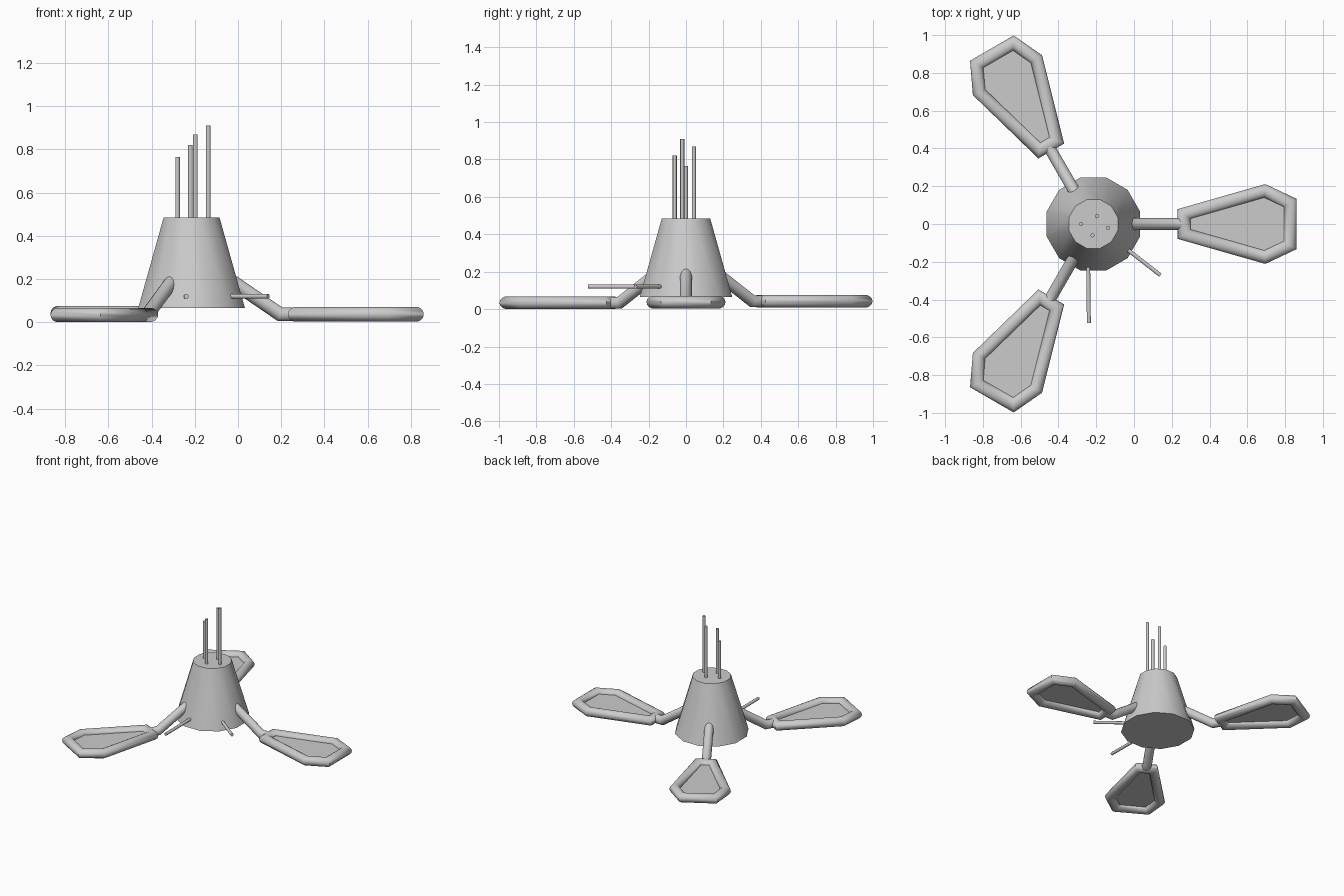
import bpy, bmesh
from math import radians, pi, sin, cos
from mathutils import Vector, Matrix

if "Cube" in bpy.data.objects:
    bpy.data.objects.remove(bpy.data.objects["Cube"])

GREY = (0.6, 0.6, 0.6, 1)
mat = bpy.data.materials.new("light grey")
mat.use_nodes = True
mat.diffuse_color = GREY
bsdf = next(n for n in mat.node_tree.nodes if n.type == 'BSDF_PRINCIPLED')
bsdf.inputs["Base Color"].default_value = GREY

CENTRE = Vector((-0.215, 0, 0))


def finish(bm, name, matrix=Matrix(), smooth=40):
    bmesh.ops.recalc_face_normals(bm, faces=bm.faces)
    mesh = bpy.data.meshes.new(name)
    bm.to_mesh(mesh)
    bm.free()
    mesh.materials.append(mat)
    ob = bpy.data.objects.new(name, mesh)
    bpy.context.collection.objects.link(ob)
    ob.matrix_world = matrix
    bpy.ops.object.select_all(action='DESELECT')
    ob.select_set(True)
    bpy.context.view_layer.objects.active = ob
    bpy.ops.object.shade_smooth_by_angle(angle=radians(smooth))
    return ob


def rod(name, start, end, radius):
    a, b = Vector(start), Vector(end)
    bm = bmesh.new()
    bmesh.ops.create_cone(bm, cap_ends=True, segments=10, radius1=radius,
                          radius2=radius, depth=(b - a).length)
    turn = (b - a).to_track_quat('Z', 'Y').to_matrix().to_4x4()
    finish(bm, name, Matrix.Translation((a + b) / 2) @ turn)


def mitred_tube(name, path, plane, radius, closed, matrix, sides=14):
    """Sweep a round section along a flat path with full-width corners."""
    pts, plane = [Vector(p) for p in path], Vector(plane)
    n = len(pts)
    bm = bmesh.new()
    rings = []
    for i, p in enumerate(pts):
        d_in = (p - pts[i - 1]).normalized() if closed or i else None
        d_out = (pts[(i + 1) % n] - p).normalized() if closed or i < n - 1 else d_in
        d_in = d_in or d_out
        tangent = (d_in + d_out).normalized()
        side = plane.cross(tangent) / tangent.dot(d_in)
        rings.append([bm.verts.new(p + radius * (cos(a) * side + sin(a) * plane))
                      for a in (2 * pi * k / sides for k in range(sides))])
    for i in range(n if closed else n - 1):
        r, s = rings[i], rings[(i + 1) % n]
        for k in range(sides):
            j = (k + 1) % sides
            bm.faces.new((r[k], r[j], s[j], s[k]))
    if not closed:
        bm.faces.new(rings[0])
        bm.faces.new(rings[-1])
    finish(bm, name, matrix, 60)


# Tapered twelve-sided body
bm = bmesh.new()
bmesh.ops.create_cone(bm, cap_ends=True, segments=12, radius1=0.256,
                      radius2=0.134, depth=0.42)
finish(bm, "body", Matrix.Translation(CENTRE + Vector((0, 0, 0.275)))
       @ Matrix.Rotation(radians(15), 4, 'Z'))

# Three legs, each with a framed foot pad
leg_path = [(0.12, 0, 0.235), (0.41, 0, 0.037), (0.48, 0, 0.037)]
half_foot = [(0.48, 0.053), (0.907, 0.175), (1.041, 0.112)]
foot = half_foot + [(x, -y) for x, y in reversed(half_foot)]
for label, angle, lift in (("left", 0, 0), ("back", 120, 0.005), ("front", 240, -0.003)):
    place = (Matrix.Translation(CENTRE + Vector((0, 0, lift)))
             @ Matrix.Rotation(radians(angle), 4, 'Z'))
    mitred_tube(label + "_leg", leg_path, (0, 1, 0), 0.032, False, place)
    outline = [(x, y, 0.037) for x, y in foot]
    mitred_tube(label + "_foot_frame", outline, (0, 0, 1), 0.034, True, place)
    bm = bmesh.new()
    pad = bm.faces.new([bm.verts.new(p) for p in outline])
    solid = bmesh.ops.extrude_face_region(bm, geom=[pad])
    for v in (g for g in solid["geom"] if isinstance(g, bmesh.types.BMVert)):
        v.co.z += 0.004
    finish(bm, label + "_foot_pad", place)

# Upright rods on the body top
for i, (x, y, top) in enumerate([(-0.28, 0, 0.765), (-0.22, -0.06, 0.82),
                                 (-0.197, 0.042, 0.87), (-0.138, -0.02, 0.91)]):
    rod(f"top_rod_{i + 1}", (x, y, 0.45), (x, y, top), 0.011)

# Level rods near the base
rod("front_rod", (-0.243, -0.18, 0.12), (-0.239, -0.525, 0.12), 0.011)
rod("front_left_rod", (-0.07, -0.108, 0.12), (0.14, -0.271, 0.12), 0.011)
